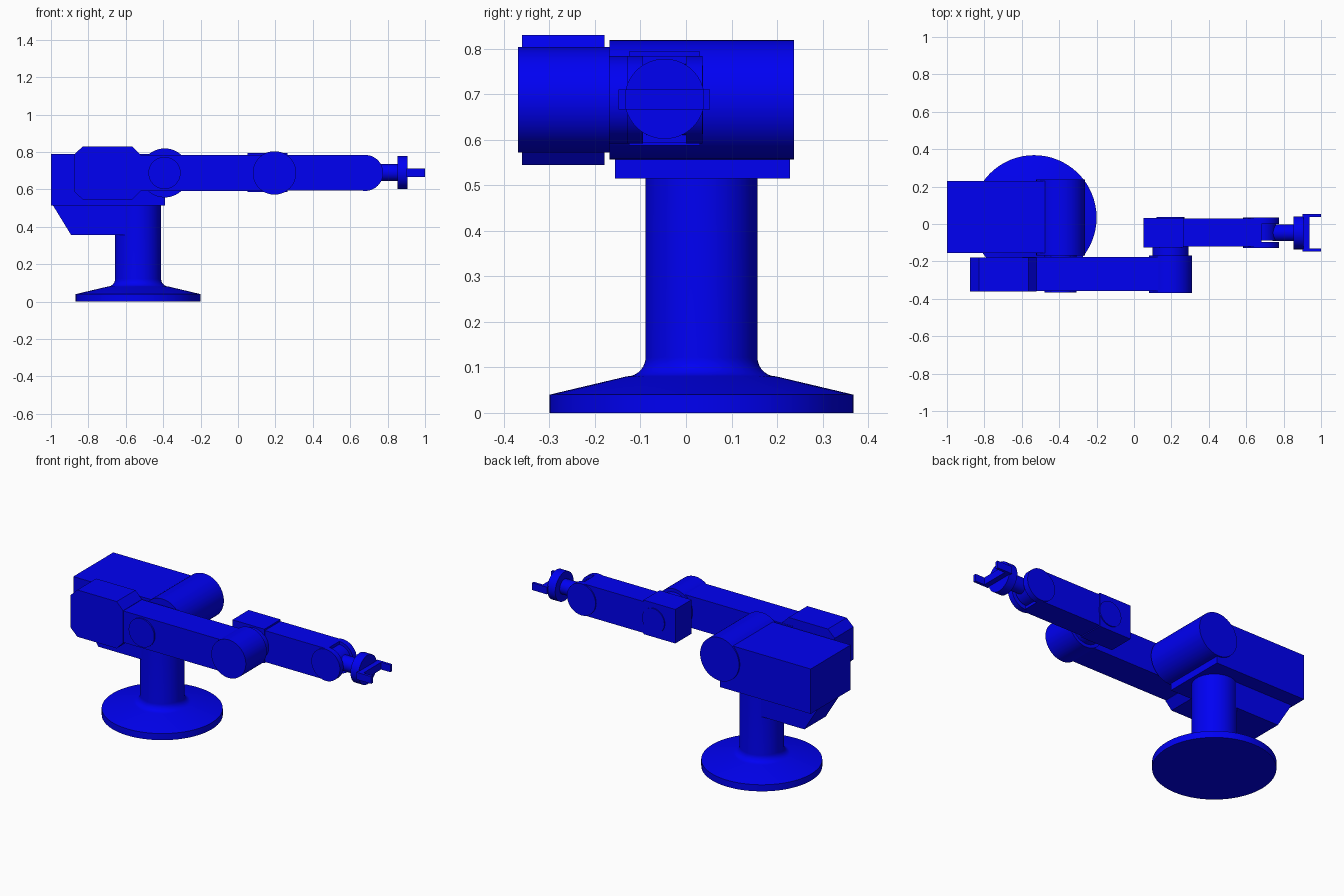
import bpy, math

if "Cube" in bpy.data.objects:
    bpy.data.objects.remove(bpy.data.objects["Cube"])

SEG = 64
AXIS_Z = 0.688  # height shared by all arm joints

blue = bpy.data.materials.new("blue_paint")
blue.diffuse_color = (0.0, 0.0, 0.9, 1)
blue.use_nodes = True
blue.node_tree.nodes["Principled BSDF"].inputs["Base Color"].default_value = blue.diffuse_color


def make(name, verts, faces):
    me = bpy.data.meshes.new(name)
    me.from_pydata(verts, [], faces)
    me.materials.append(blue)
    ob = bpy.data.objects.new(name, me)
    bpy.context.collection.objects.link(ob)
    bpy.ops.object.select_all(action='DESELECT')
    ob.select_set(True)
    bpy.context.view_layer.objects.active = ob
    bpy.ops.object.mode_set(mode='EDIT')
    bpy.ops.mesh.select_all(action='SELECT')
    bpy.ops.mesh.normals_make_consistent(inside=False)
    bpy.ops.object.mode_set(mode='OBJECT')
    bpy.ops.object.shade_smooth_by_angle(angle=math.radians(30))
    return ob


def prism(name, profile, y0, y1):
    """Extrude an (x, z) profile along y."""
    n = len(profile)
    verts = [(x, y, z) for y in (y0, y1) for x, z in profile]
    faces = [tuple(range(n)), tuple(range(n, 2 * n))]
    faces += [(i, (i + 1) % n, n + (i + 1) % n, n + i) for i in range(n)]
    return make(name, verts, faces)


def box(name, x0, x1, y0, y1, z0, z1):
    return prism(name, [(x0, z0), (x1, z0), (x1, z1), (x0, z1)], y0, y1)


def arc(cx, cz, r, a0, a1, n):
    return [(cx + r * math.cos(math.radians(a0 + (a1 - a0) * i / n)),
             cz + r * math.sin(math.radians(a0 + (a1 - a0) * i / n)))
            for i in range(n + 1)]


def joint(name, x, r, y0, y1):
    """Cylinder along y, centred on the arm axis."""
    return prism(name, arc(x, AXIS_Z, r, 0, 360, SEG)[:-1], y0, y1)


def lathe(name, profile, place):
    """Revolve (radius, height) points; place maps local (u, v, h) to world."""
    k = len(profile)
    verts = [place(r * math.cos(2 * math.pi * i / SEG), r * math.sin(2 * math.pi * i / SEG), h)
             for i in range(SEG) for r, h in profile]
    faces = [(i * k + j, (i + 1) % SEG * k + j, (i + 1) % SEG * k + j + 1, i * k + j + 1)
             for i in range(SEG) for j in range(k - 1)]
    faces += [tuple(i * k + e for i in range(SEG)) for e in (0, k - 1)]
    return make(name, verts, faces)


# Round foot with filleted column
foot = [(0.334, 0), (0.334, 0.04), (0.165, 0.08)]
foot += arc(0.165, 0.122, 0.042, 255, 180, 8) + [(0.123, 0.53)]
lathe("pedestal", foot, lambda u, v, h: (u - 0.534, v + 0.034, h))

# Shoulder housing and the bracket beneath it
box("shoulder_housing", -1.0, -0.39, -0.156, 0.229, 0.515, 0.788)
prism("rear_bracket", [(-0.99, 0.516), (-0.893, 0.357), (-0.534, 0.357), (-0.534, 0.516)],
      -0.069, 0.137)
joint("shoulder_drum", -0.392, 0.131, -0.168, 0.237)

# Upper arm with bulky counterweight at its rear
box("upper_arm", -0.6, 0.195, -0.358, -0.177, 0.592, 0.784)
prism("counterweight", [(-0.876, 0.59), (-0.83, 0.545), (-0.565, 0.545), (-0.522, 0.59),
                        (-0.522, 0.786), (-0.565, 0.83), (-0.83, 0.83), (-0.876, 0.786)],
      -0.36, -0.179)
joint("shoulder_cap", -0.393, 0.086, -0.367, -0.16)
joint("elbow_drum", 0.195, 0.116, -0.369, -0.168)
joint("elbow_neck", 0.195, 0.096, -0.17, -0.11)

# Forearm with forked wrist
box("elbow_block", 0.05, 0.265, -0.125, 0.031, 0.587, 0.794)
joint("elbow_cap", 0.195, 0.075, 0.02, 0.037)
box("forearm", 0.26, 0.682, -0.12, 0.029, 0.593, 0.784)
for side, y0, y1 in (("front", -0.128, -0.095), ("back", 0.0, 0.036)):
    joint("wrist_cheek_" + side, 0.68, 0.096, y0, y1)
joint("wrist_hub", 0.682, 0.078, -0.087, 0.001)


# Tool shaft, flange and gripper
def along_x(u, v, h):
    return (h, u - 0.047, v + AXIS_Z + 0.002)


lathe("tool_shaft", [(0.045, 0.74), (0.045, 0.86)], along_x)
lathe("tool_flange", [(0.088, 0.852), (0.088, 0.906)], along_x)
box("gripper_bar", 0.9, 0.938, -0.148, 0.053, 0.667, 0.711)
for side, y0 in (("front", -0.148), ("back", 0.037)):
    box("gripper_finger_" + side, 0.93, 1.0, y0, y0 + 0.016, 0.667, 0.711)
